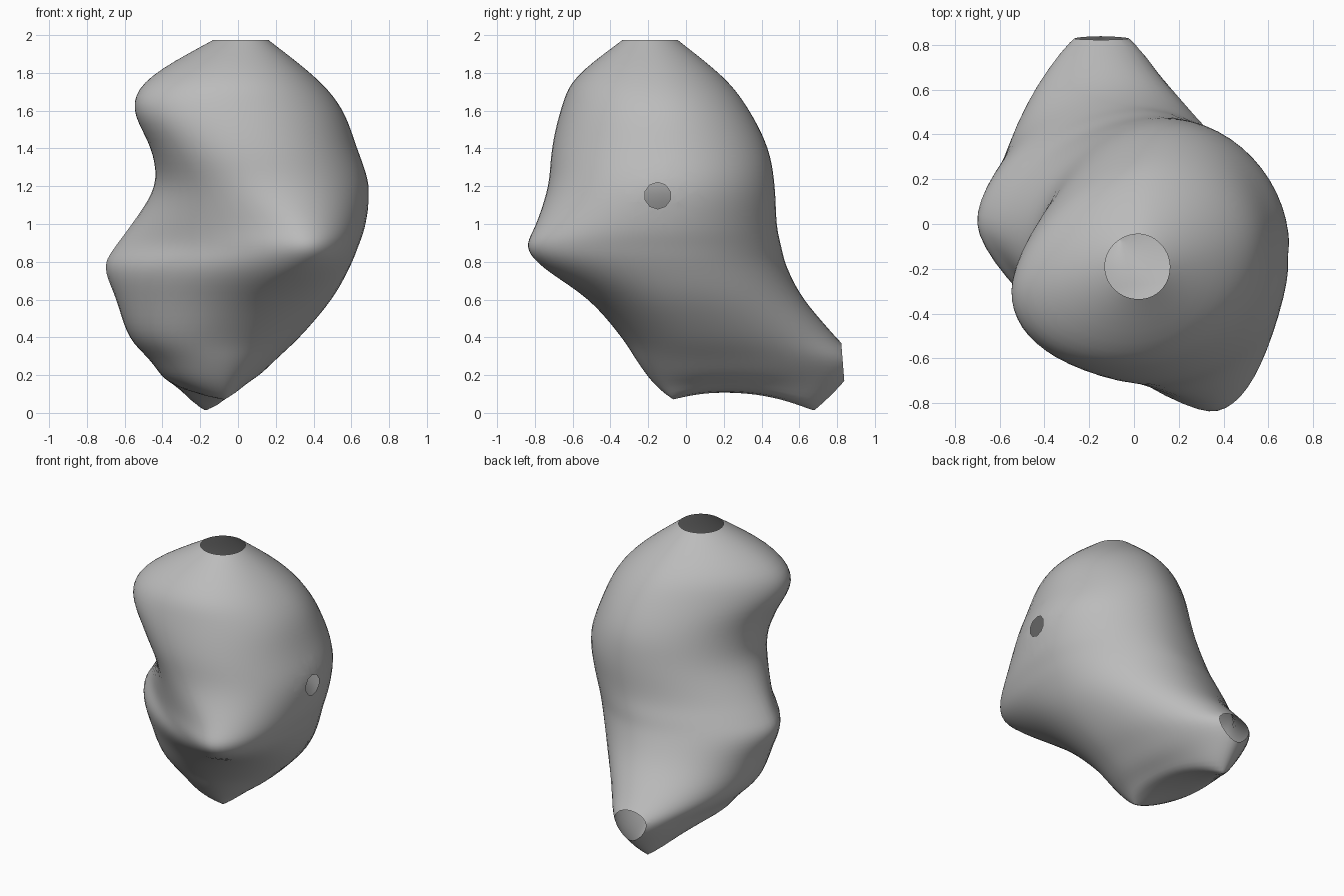
import bpy, bmesh, math
from mathutils import Vector

cube = bpy.data.objects.get("Cube")
if cube:
    bpy.data.objects.remove(cube, do_unlink=True)

# Horizontal sections: z, left (x, y), back (x, y), right (x, y), front (x, y),
# hollow of the right-back quarter, hollow of the right-front quarter
SECTIONS = [
    (0.00, -.02, .15, -.18, .67, -.26, .30, -.06, -.06, 1.0, 1.0),
    (0.13, .06, .12, -.15, .81, -.37, .22, -.09, -.16, 1.05, .95),
    (0.27, .19, .10, -.145, .905, -.46, .17, -.10, -.26, 1.05, .95),
    (0.40, .33, .06, -.14, .80, -.58, .11, -.10, -.345, 1.0, .95),
    (0.60, .50, -.04, -.06, .63, -.65, .03, .06, -.52, 1.03, 1.15),
    (0.77, .595, -.10, 0.0, .54, -.715, 0.0, .30, -.765, 1.12, 1.38),
    (0.88, .64, -.12, .05, .51, -.66, -.02, .34, -.85, 1.12, 1.52),
    (1.00, .68, -.12, .11, .485, -.57, -.04, .30, -.80, 1.08, 1.33),
    (1.20, .70, -.10, .15, .475, -.445, -.07, .14, -.735, 1.05, 1.05),
    (1.40, .635, -.10, .14, .44, -.465, -.20, .05, -.715, 1.1, .92),
    (1.61, .555, -.12, .10, .335, -.56, -.30, -.02, -.665, 1.22, .94),
    (1.78, .41, -.15, .05, .20, -.47, -.27, -.02, -.585, 1.18, 1.0),
    (1.975, .16, -.19, .02, -.045, -.13, -.19, .02, -.335, 1.0, 1.0),
]
QUARTER, STEPS = 14, 5


def spline(a, b, c, d, t):
    """Smooth step from section b to section c."""
    out = []
    for p, q, r, s in zip(a, b, c, d):
        out.append(q + .5 * t * (r - p + t * (2*p - 5*q + 4*r - s + t * (3*(q - r) + s - p))))
    return out


def ring(sec):
    """Closed outline made of four quarter curves between the extreme points."""
    z = sec[0]
    ends = [(sec[i], sec[i + 1]) for i in (1, 3, 5, 7)]
    powers = (1.04, sec[9], sec[10], .96)
    pts = []
    for q in range(4):
        a, b = ends[q], ends[(q + 1) % 4]
        corner = (b[0], a[1]) if q % 2 == 0 else (a[0], b[1])
        for k in range(QUARTER):
            t = math.pi / 2 * k / QUARTER
            c, s = math.cos(t) ** powers[q], math.sin(t) ** powers[q]
            x = corner[0] + (a[0] - corner[0]) * c + (b[0] - corner[0]) * s
            y = corner[1] + (a[1] - corner[1]) * c + (b[1] - corner[1]) * s
            # arched underside between the front tip and the tail
            lift = max(0, .065 + .129 * (y + .06) - .516 * (y + .06) * (y - .25))
            pts.append(Vector((x, y, z + max(0, 1 - z / .2) * lift)))
    return pts


# Loft the body, open at the top
bm = bmesh.new()
rings = []
n = len(SECTIONS)
for i in range(n - 1):
    four = [SECTIONS[max(0, min(n - 1, j))] for j in (i - 1, i, i + 1, i + 2)]
    rings += [ring(spline(*four, k / STEPS)) for k in range(STEPS)]
rings.append(ring(SECTIONS[-1]))
loops = [[bm.verts.new(p) for p in r] for r in rings]
for lo, hi in zip(loops, loops[1:]):
    for k in range(len(lo)):
        m = (k + 1) % len(lo)
        bm.faces.new((lo[k], lo[m], hi[m], hi[k]))

# Close the underside with strips from side to side, starting at the tail
base = loops[0][QUARTER:] + loops[0][:QUARTER]
for k in range(len(base) // 2):
    corners = (base[k], base[-k], base[-k - 1], base[k + 1])
    bm.faces.new(list(dict.fromkeys(corners)))

inner = [v for v in bm.verts if not v.is_boundary]
for _ in range(6):
    bmesh.ops.smooth_vert(bm, verts=inner, factor=.5, use_axis_x=True, use_axis_y=True, use_axis_z=True)
bmesh.ops.recalc_face_normals(bm, faces=bm.faces)

# Open the end of the tail
bmesh.ops.bisect_plane(bm, geom=bm.verts[:] + bm.edges[:] + bm.faces[:], dist=1e-5,
                       plane_co=(0, .83, .27), plane_no=(0, 1, .08), clear_outer=True)

# Cut the small round opening in the left side
centre = Vector((.69, -.15, 1.15))
normals = [Vector((0, math.cos(a), math.sin(a))) for a in (math.tau * k / 10 for k in range(10))]
for nrm in normals:
    near = [f for f in bm.faces if (f.calc_center_median() - centre).length < .2]
    geom = set(near) | {e for f in near for e in f.edges} | {v for f in near for v in f.verts}
    bmesh.ops.bisect_plane(bm, geom=list(geom), dist=1e-5, plane_co=centre + nrm * .067, plane_no=nrm)
hole = [f for f in bm.faces if f.calc_center_median().x > .4
        and all((f.calc_center_median() - centre).dot(nrm) < .067 for nrm in normals)]
bmesh.ops.delete(bm, geom=hole, context='FACES')

mesh = bpy.data.meshes.new("hollow_body")
bm.to_mesh(mesh)
bm.free()
body = bpy.data.objects.new("hollow_body", mesh)
bpy.context.collection.objects.link(body)

# Plain grey
grey = bpy.data.materials.new("grey")
grey.use_nodes = True
colour = (.5, .5, .5, 1)
grey.diffuse_color = colour
grey.node_tree.nodes["Principled BSDF"].inputs["Base Color"].default_value = colour
mesh.materials.append(grey)

bpy.context.view_layer.objects.active = body
body.select_set(True)
bpy.ops.object.shade_smooth_by_angle(angle=math.radians(50))
